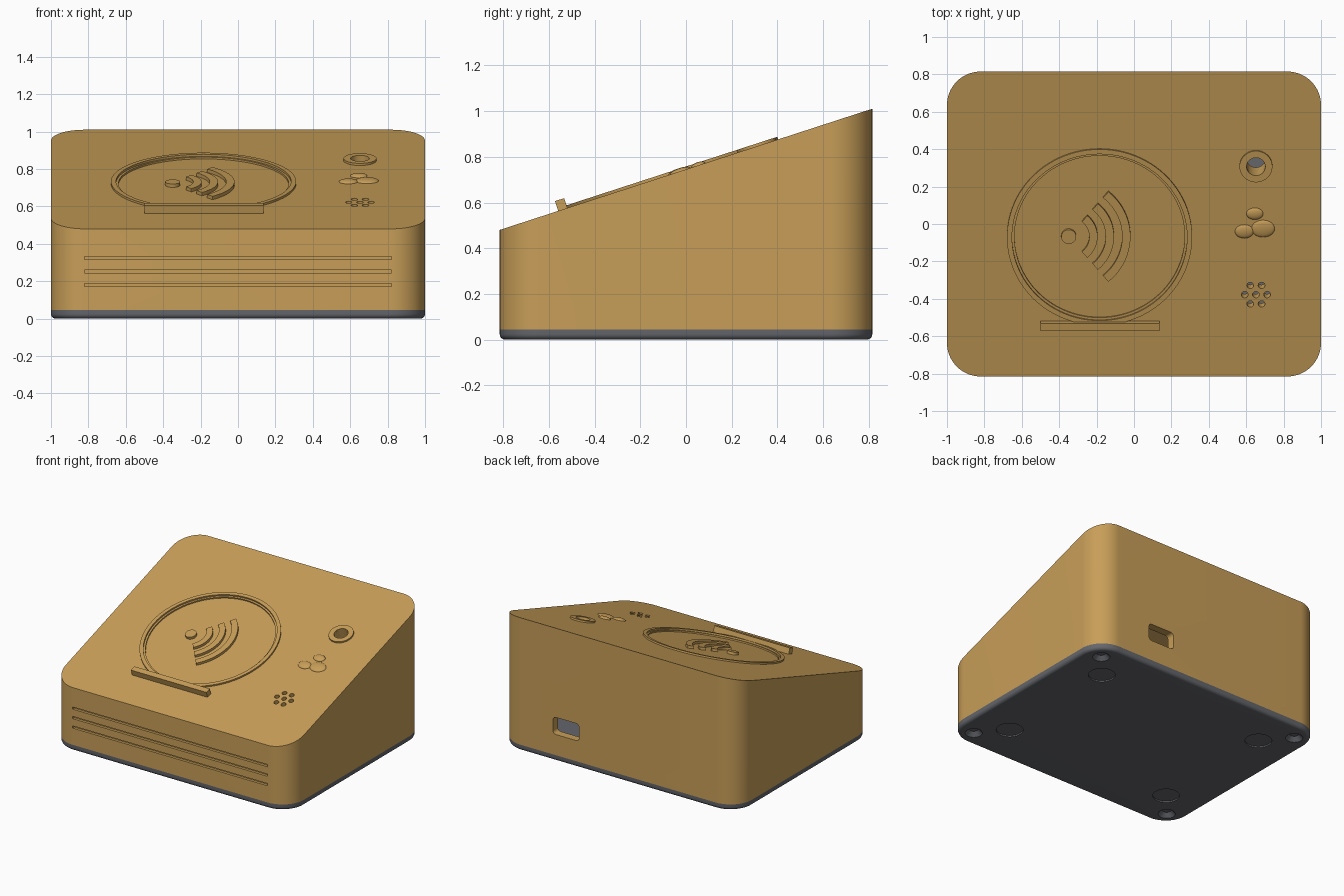
import bpy, bmesh, math
from mathutils import Matrix

if "Cube" in bpy.data.objects:
    bpy.data.objects.remove(bpy.data.objects["Cube"])

HX, HY, R = 1.0, 0.815, 0.18
SLOPE = 0.53 / 1.63
TILT = math.atan(SLOPE)


def top_z(y):
    return 0.48 + SLOPE * (y + HY)


def on_top(x, y):
    """Frame lying on the sloped panel (local z = panel normal)."""
    return Matrix.Translation((x, y, top_z(y))) @ Matrix.Rotation(TILT, 4, 'X')


def material(name, rgb):
    m = bpy.data.materials.new(name)
    m.diffuse_color = (*rgb, 1)
    m.use_nodes = True
    m.node_tree.nodes["Principled BSDF"].inputs["Base Color"].default_value = m.diffuse_color
    return m


TAN = material("tan_plastic", (0.575, 0.342, 0.098))
GREY = material("dark_grey_plastic", (0.128, 0.132, 0.148))


def finish(name, bm, mat=TAN, matrix=None):
    if matrix:
        bm.transform(matrix)
    bmesh.ops.recalc_face_normals(bm, faces=bm.faces)
    me = bpy.data.meshes.new(name)
    bm.to_mesh(me)
    bm.free()
    ob = bpy.data.objects.new(name, me)
    bpy.context.collection.objects.link(ob)
    me.materials.append(mat)
    return ob


def smooth(ob):
    bpy.ops.object.select_all(action='DESELECT')
    ob.select_set(True)
    bpy.context.view_layer.objects.active = ob
    bpy.ops.object.shade_smooth_by_angle(angle=math.radians(30))
    return ob


def prism(name, hx, hy, r, levels, mat=TAN, matrix=None, seg=28):
    """Rounded rectangle lofted through levels of (inset, height function)."""
    bm = bmesh.new()
    rings = []
    for inset, zf in levels:
        ring = []
        for k, (sx, sy) in enumerate([(1, 1), (-1, 1), (-1, -1), (1, -1)]):
            for i in range(seg + 1):
                a = math.pi / 2 * (k + i / seg)
                x = sx * (hx - r) + (r - inset) * math.cos(a)
                y = sy * (hy - r) + (r - inset) * math.sin(a)
                ring.append(bm.verts.new((x, y, zf(y))))
        rings.append(ring)
    n = len(rings[0])
    for lo, hi in zip(rings, rings[1:]):
        for i in range(n):
            bm.faces.new((lo[i], lo[(i + 1) % n], hi[(i + 1) % n], hi[i]))
    bm.faces.new(rings[0][::-1])
    bm.faces.new(rings[-1])
    return finish(name, bm, mat, matrix)


def cyl(name, r, z0, z1, matrix, mat=TAN, seg=32, r_top=None):
    bm = bmesh.new()
    bmesh.ops.create_cone(bm, cap_ends=True, segments=seg, radius1=r, radius2=r_top or r,
                          depth=z1 - z0, matrix=Matrix.Translation((0, 0, (z0 + z1) / 2)))
    return finish(name, bm, mat, matrix)


def box(name, size, matrix, mat=TAN):
    bm = bmesh.new()
    bmesh.ops.create_cube(bm, size=1, matrix=Matrix.Diagonal((*size, 1)))
    return finish(name, bm, mat, matrix)


def band(name, r0, r1, z0, z1, matrix, half=180, seg=24):
    """Rectangular section swept around z, from -half to +half degrees."""
    bm = bmesh.new()
    full = half == 180
    secs = []
    for i in range(seg if full else seg + 1):
        a = math.radians(-half + 2 * half * i / seg)
        secs.append([bm.verts.new((r * math.cos(a), r * math.sin(a), z))
                     for r, z in ((r0, z0), (r1, z0), (r1, z1), (r0, z1))])
    for i in range(seg):
        s, t = secs[i], secs[(i + 1) % len(secs)]
        for j in range(4):
            k = (j + 1) % 4
            bm.faces.new((s[j], s[k], t[k], t[j]))
    if not full:
        bm.faces.new(secs[0])
        bm.faces.new(secs[-1])
    return smooth(finish(name, bm, TAN, matrix))


def cut(ob, cutters):
    for c in cutters:
        m = ob.modifiers.new("cut", 'BOOLEAN')
        m.operation, m.solver, m.object = 'DIFFERENCE', 'EXACT', c
    dg = bpy.context.evaluated_depsgraph_get()
    dg.update()
    me = bpy.data.meshes.new_from_object(ob.evaluated_get(dg))
    ob.modifiers.clear()
    ob.data = me
    for c in cutters:
        bpy.data.objects.remove(c)
    smooth(ob)


# Wedge-shaped hollow shell
body = prism("body_shell", HX, HY, R, [(0, lambda y: 0.045), (0, top_z)])
cutters = [prism("cavity", HX - 0.06, HY - 0.06, R - 0.06,
                 [(0, lambda y: -0.02), (0, lambda y: top_z(y) - 0.07)])]

# Round charging recess, indicator hole, speaker holes
PAD = on_top(-0.184, -0.068)
LED = on_top(0.652, 0.31)
cutters.append(cyl("recess", 0.455, -0.01, 0.1, PAD, seg=96))
cutters.append(cyl("led_hole", 0.05, -0.2, 0.1, LED))
speaker = [(0, 0)] + [(0.06 * math.cos(k * math.pi / 3), 0.06 * math.sin(k * math.pi / 3))
                      for k in range(6)]
for u, v in speaker:
    cutters.append(cyl("speaker_hole", 0.018, -0.2, 0.1,
                       on_top(0.652, -0.378) @ Matrix.Translation((u, v, 0)), seg=20))

# Front grooves and rear port opening
for z in (0.18, 0.252, 0.324):
    cutters.append(box("groove", (1.64, 0.04, 0.017), Matrix.Translation((0, -HY, z))))
cutters.append(prism("port", 0.11, 0.065, 0.025, [(0, lambda y: -0.12), (0, lambda y: 0.12)],
                     matrix=Matrix.Translation((0.438, HY, 0.267)) @ Matrix.Rotation(math.pi / 2, 4, 'X'),
                     seg=5))
cut(body, cutters)

# Base plate with rounded lower edge, screw countersinks and foot recesses
F = 0.025
levels = []
for i in range(7):
    a = math.pi / 2 * i / 6
    levels.append((F * (1 - math.sin(a)), lambda y, z=F * (1 - math.cos(a)): z))
levels.append((0, lambda y: 0.045))
base = prism("base_plate", HX, HY, R, levels, GREY)
cutters = []
for sx in (-1, 1):
    for sy in (-1, 1):
        cutters.append(cyl("screw_sink", 0.07, -0.01, 0.03,
                           Matrix.Translation((sx * 0.87, sy * 0.685, 0)), GREY, r_top=0.03))
        cutters.append(cyl("foot_recess", 0.093, -0.05, 0.01,
                           Matrix.Translation((sx * 0.706, sy * 0.495, 0)), GREY, 40))
cut(base, cutters)

# Raised rims, and the light tube under the indicator
band("pad_rim", 0.468, 0.495, -0.005, 0.012, PAD, seg=96)
band("indicator_rim", 0.05, 0.088, -0.005, 0.012, LED, seg=40)
band("indicator_tube", 0.05, 0.07, -0.13, -0.05, LED, seg=40)

# Wireless symbol: dot and three arcs
SYM = on_top(-0.349, -0.066)
smooth(cyl("symbol_dot", 0.04, -0.015, 0.009, SYM))
for i, r in enumerate((0.132, 0.22, 0.308)):
    band(f"symbol_arc_{i + 1}", r - 0.022, r + 0.022, -0.015, 0.009, SYM, half=50)

# Ledge that stops a device sliding off
box("device_ledge", (0.635, 0.042, 0.05), on_top(-0.182, -0.539) @ Matrix.Translation((0, 0, 0.02)))

# Three pebble buttons
for i, (x, y, rx, ry) in enumerate([(0.646, 0.055, 0.045, 0.033), (0.59, -0.04, 0.05, 0.038),
                                    (0.69, -0.025, 0.062, 0.048)]):
    bm = bmesh.new()
    bmesh.ops.create_uvsphere(bm, u_segments=32, v_segments=16, radius=1,
                              matrix=Matrix.Diagonal((rx, ry, 0.014, 1)))
    smooth(finish(f"pebble_button_{i + 1}", bm, TAN, on_top(x, y)))
